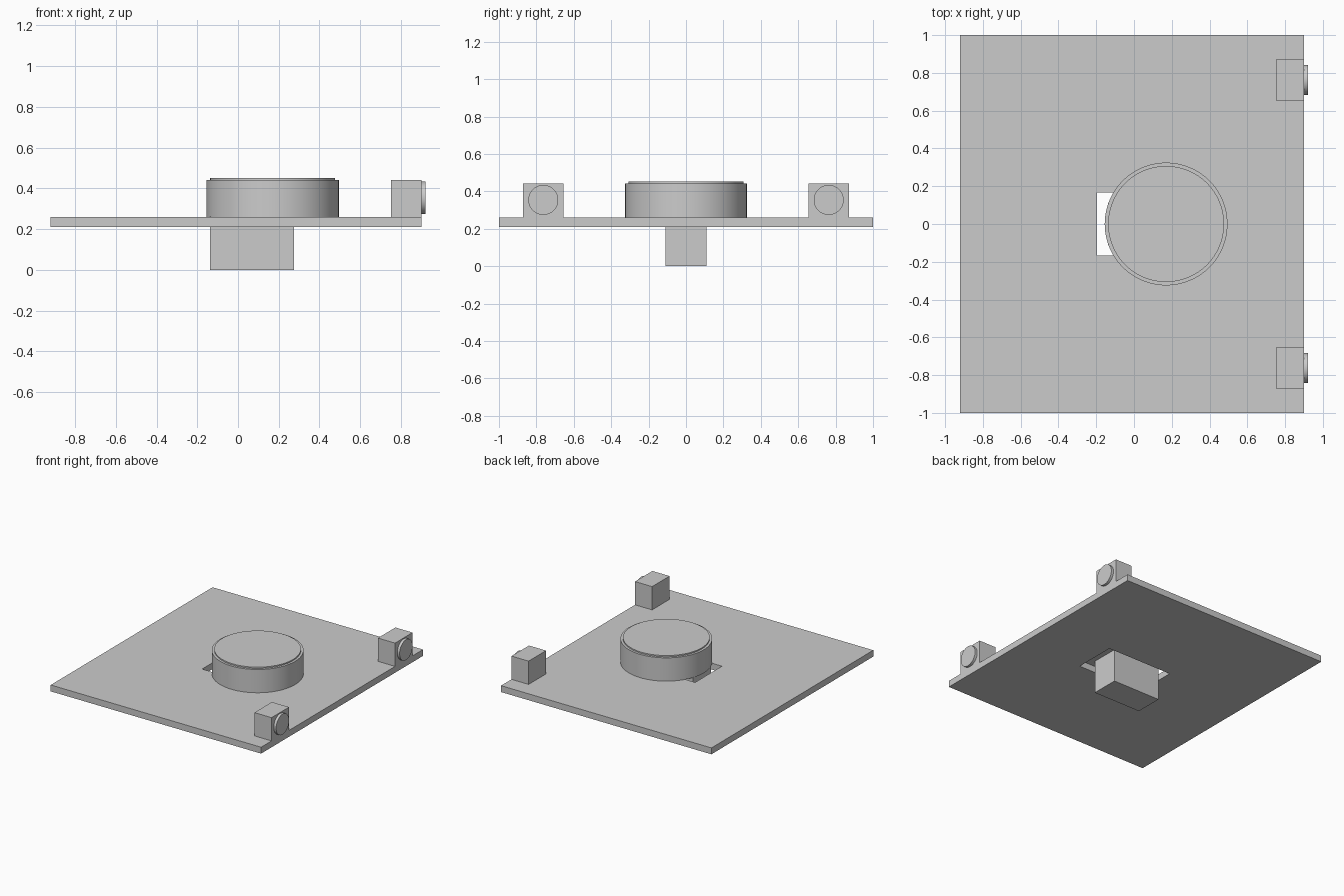
import bpy
from math import radians

cube = bpy.data.objects.get("Cube")
if cube:
    bpy.data.objects.remove(cube, do_unlink=True)

grey = bpy.data.materials.new("plain grey")
grey.use_nodes = True
colour = (0.6, 0.6, 0.6, 1)
grey.diffuse_color = colour
grey.node_tree.nodes["Principled BSDF"].inputs["Base Color"].default_value = colour


def box(name, low, high):
    """Box between two opposite corners."""
    centre = [(a + b) / 2 for a, b in zip(low, high)]
    bpy.ops.mesh.primitive_cube_add(size=1, location=centre)
    ob = bpy.context.object
    ob.name = name
    ob.scale = [b - a for a, b in zip(low, high)]
    bpy.ops.object.transform_apply(location=False, rotation=False, scale=True)
    ob.data.materials.append(grey)
    return ob


def disc(name, radius, depth, centre, rotation=(0, 0, 0)):
    """Smooth-sided cylinder."""
    bpy.ops.mesh.primitive_cylinder_add(vertices=96, radius=radius, depth=depth,
                                        location=centre, rotation=rotation)
    ob = bpy.context.object
    ob.name = name
    ob.data.materials.append(grey)
    bpy.ops.object.shade_smooth_by_angle(angle=radians(30))
    return ob


# Base plate with a rectangular slot
plate = box("base_plate", (-0.92, -1, 0.21), (0.9, 1, 0.26))
cutter = box("slot_cutter", (-0.195, -0.166, 0.1), (0.37, 0.166, 0.4))
cut = plate.modifiers.new("slot", 'BOOLEAN')
cut.operation = 'DIFFERENCE'
cut.solver = 'EXACT'
cut.object = cutter
bpy.context.view_layer.objects.active = plate
bpy.ops.object.modifier_apply(modifier=cut.name)
bpy.data.objects.remove(cutter, do_unlink=True)

# Round knob with a slightly raised top, and the block hanging below it
disc("knob", 0.325, 0.182, (0.17, 0, 0.351))
disc("knob_top", 0.307, 0.02, (0.17, 0, 0.442))
box("lower_block", (-0.138, -0.11, 0), (0.276, 0.11, 0.262))

# Two small housings with round faces on the left edge
for name, y in (("front", -0.763), ("back", 0.763)):
    box(name + "_housing", (0.752, y - 0.108, 0.258), (0.9, y + 0.108, 0.442))
    disc(name + "_round_face", 0.08, 0.03, (0.905, y, 0.354), (0, radians(90), 0))
